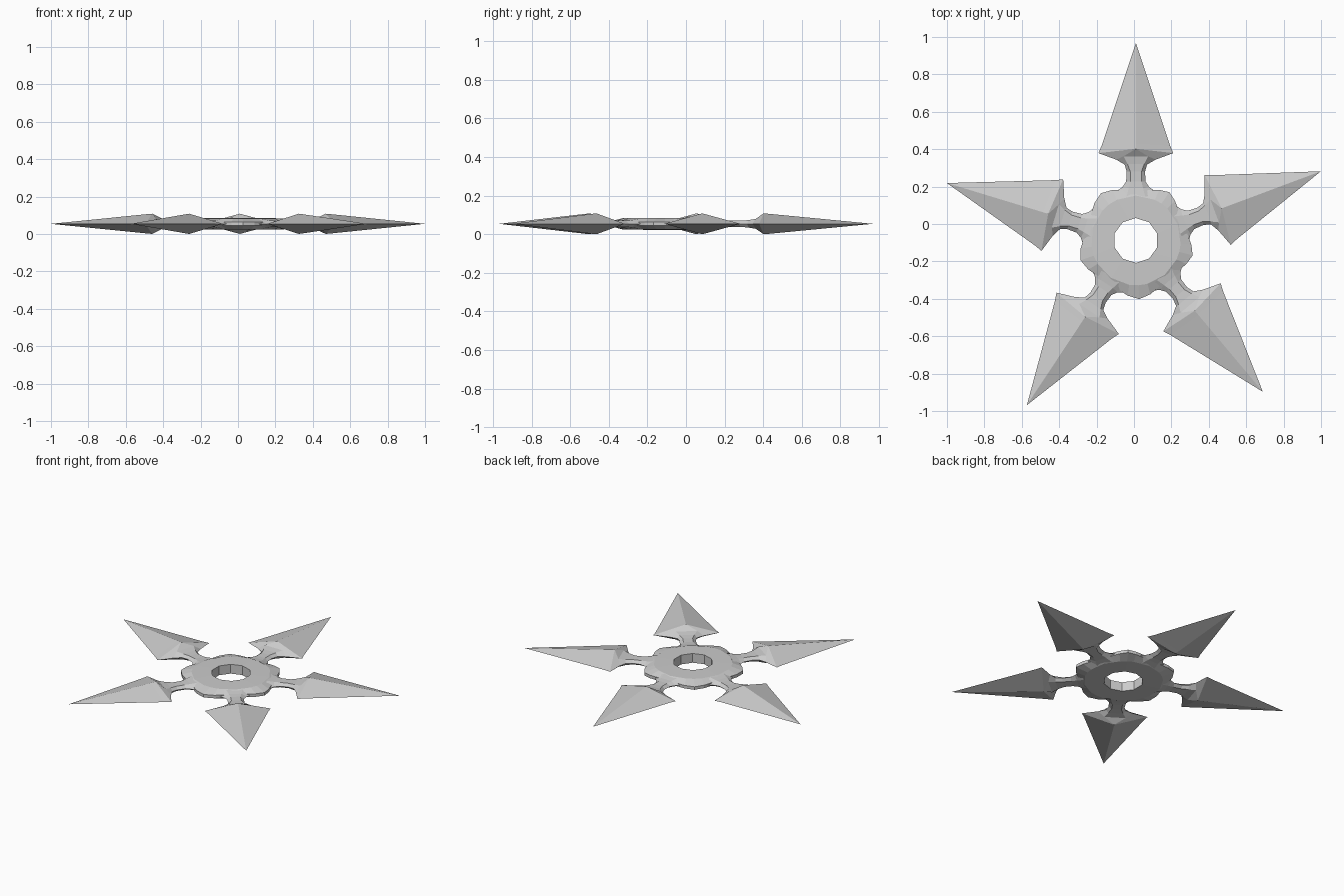
import bpy, bmesh, math
from mathutils import Vector

if "Cube" in bpy.data.objects:
    bpy.data.objects.remove(bpy.data.objects["Cube"], do_unlink=True)

CENTRE = Vector((0.01, -0.088, 0.054))
SPIKE_ANGLES = [90, 163.1, 236.5, 310, 380.5]

steel = bpy.data.materials.new("light_grey_metal")
steel.use_nodes = True
GREY = (0.6, 0.6, 0.6, 1)
steel.diffuse_color = GREY
steel.node_tree.nodes["Principled BSDF"].inputs["Base Color"].default_value = GREY


def polar(radius, degrees, z=0):
    a = math.radians(degrees)
    return Vector((radius * math.cos(a), radius * math.sin(a), z))


def loft(name, rings, closed=False, tip=None):
    """Skin a list of equal-length rings; close it into a torus or cap its ends."""
    bm = bmesh.new()
    loops = [[bm.verts.new(p) for p in ring] for ring in rings]
    n = len(loops[0])
    pairs = list(zip(loops, loops[1:]))
    if closed:
        pairs.append((loops[-1], loops[0]))
    for a, b in pairs:
        for i in range(n):
            j = (i + 1) % n
            bm.faces.new((a[i], a[j], b[j], b[i]))
    if not closed:
        bm.faces.new(loops[0])
    if tip:
        t = bm.verts.new(tip)
        for i in range(n):
            bm.faces.new((loops[-1][i], loops[-1][(i + 1) % n], t))
    bmesh.ops.remove_doubles(bm, verts=bm.verts, dist=0.0005)
    bmesh.ops.recalc_face_normals(bm, faces=bm.faces)
    mesh = bpy.data.meshes.new(name)
    bm.to_mesh(mesh)
    bm.free()
    mesh.materials.append(steel)
    obj = bpy.data.objects.new(name, mesh)
    bpy.context.collection.objects.link(obj)
    obj.location = CENTRE
    return obj


# Hub: bevelled ring with a ten-sided hole
outline = []
for k, angle in enumerate(SPIKE_ANGLES):
    following = SPIKE_ANGLES[k + 1] if k < 4 else 450
    outline += [(angle, 0.27), (angle + 25, 0.298),
                ((angle + following) / 2, 0.314), (following - 25, 0.298)]


def hub_ring(scale, z):
    return [polar(r * scale, a, z) for a, r in outline]


def hole_ring(z):
    return [polar(0.12 * (1 if i % 2 == 0 else math.cos(math.pi / 10)), 90 + 18 * i, z)
            for i in range(20)]


def rim_ring(z):
    return [polar(0.24, a, z) for a, r in outline]


loft("hub", [hole_ring(0.031), rim_ring(0.029), hub_ring(1, 0.01),
             hub_ring(1, -0.01), rim_ring(-0.029), hole_ring(-0.031)], closed=True)

# Spike sections: side radius, half width, ridge radius, ridge half width, half height
SECTIONS = [
    (0.245, 0.130, 0.235, 0.050, 0.027),
    (0.285, 0.072, 0.280, 0.038, 0.019),
    (0.315, 0.052, 0.315, 0.030, 0.016),
    (0.368, 0.049, 0.368, 0.030, 0.016),
    (0.406, 0.060, 0.410, 0.045, 0.019),
    (0.432, 0.105, 0.450, 0.065, 0.026),
    (0.467, 0.200, 0.490, 0.000, 0.054),
    (0.507, 0.183, 0.520, 0.000, 0.0515),
]


def section_ring(angle, side_r, w, ridge_r, f, h):
    along, across = polar(1, angle), polar(1, angle + 90)
    spots = [(side_r, w, 0), (ridge_r, f, h), (ridge_r, -f, h),
             (side_r, -w, 0), (ridge_r, -f, -h), (ridge_r, f, -h)]
    return [along * r + across * s + Vector((0, 0, z)) for r, s, z in spots]


# Five spikes, each with its neck
for k, angle in enumerate(SPIKE_ANGLES):
    loft(f"spike_{k + 1}", [section_ring(angle, *s) for s in SECTIONS],
         tip=polar(1.056, angle))
